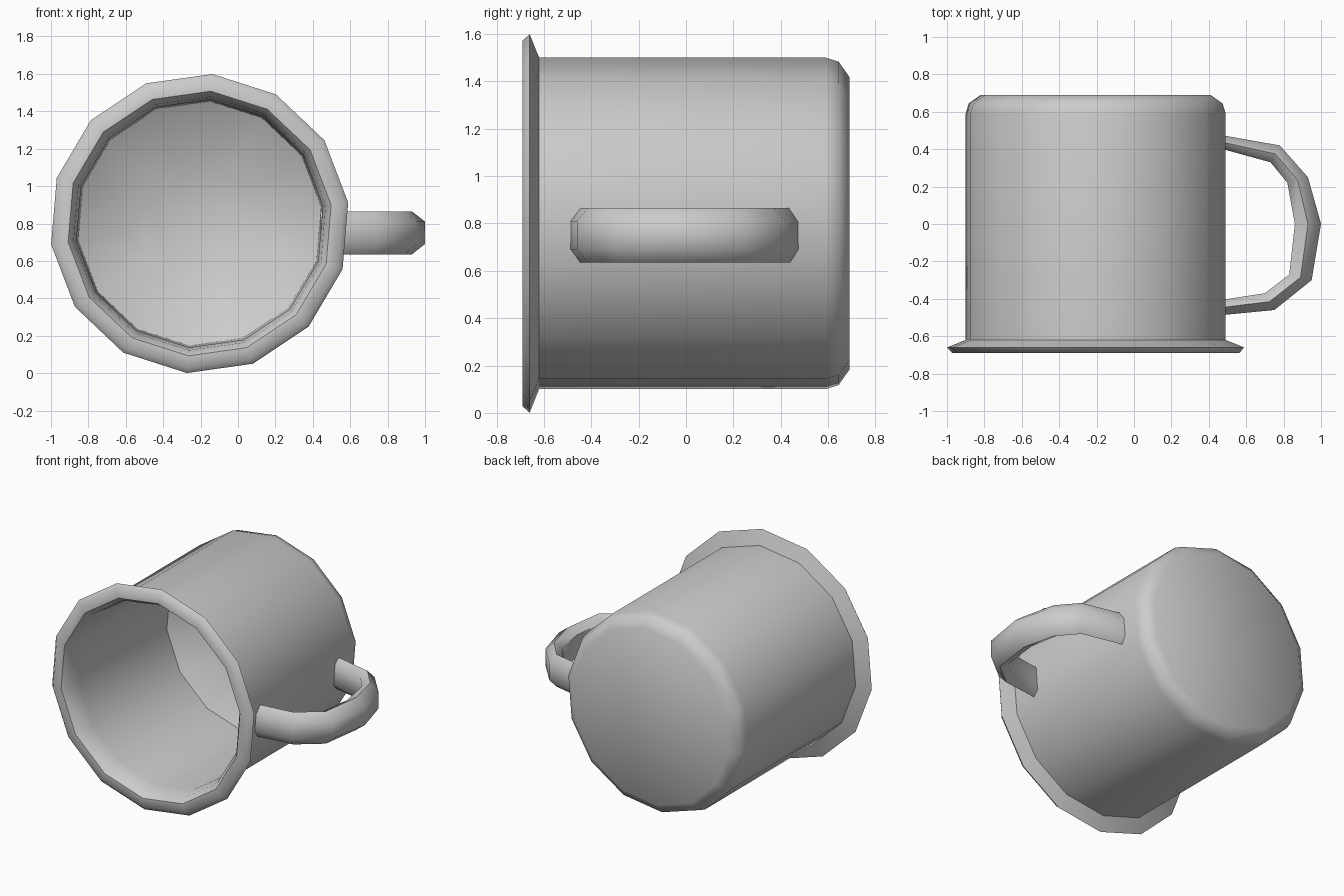
import bpy, bmesh, math

if "Cube" in bpy.data.objects:
    bpy.data.objects.remove(bpy.data.objects["Cube"])

CX, CZ = -0.205, 0.8      # axis of the cup, which lies along y
SIDES = 14
PHASE = math.radians(8)


def finish(bm, name, angle):
    bmesh.ops.recalc_face_normals(bm, faces=bm.faces)
    mesh = bpy.data.meshes.new(name)
    bm.to_mesh(mesh)
    bm.free()
    ob = bpy.data.objects.new(name, mesh)
    bpy.context.collection.objects.link(ob)
    bpy.ops.object.select_all(action='DESELECT')
    bpy.context.view_layer.objects.active = ob
    ob.select_set(True)
    bpy.ops.object.shade_smooth_by_angle(angle=math.radians(angle))
    return ob


def skin(rings, name, angle):
    """Join equal closed rings of points into a tube with capped ends."""
    bm = bmesh.new()
    loops = [[bm.verts.new(p) for p in ring] for ring in rings]
    n = len(loops[0])
    for a, b in zip(loops, loops[1:]):
        for i in range(n):
            j = (i + 1) % n
            bm.faces.new((a[i], a[j], b[j], b[i]))
    bm.faces.new(loops[0])
    bm.faces.new(loops[-1])
    return finish(bm, name, angle)


def circle(r, y, square=False):
    pts = []
    for i in range(SIDES):
        a = PHASE + math.tau * i / SIDES
        k = r
        if square:  # pull the ring onto a four-sided outline
            k = r * math.cos(math.pi / 4) / math.cos((a - PHASE) % (math.pi / 2) - math.pi / 4)
        pts.append((CX + k * math.cos(a), y, CZ + k * math.sin(a)))
    return pts


# Cup: outside base, wall, flared rim, then inside wall down to the floor
profile = [(0.62, 0.69), (0.685, 0.645), (0.702, 0.59), (0.702, -0.62),
           (0.802, -0.66), (0.775, -0.69), (0.71, -0.69), (0.68, -0.65),
           (0.665, -0.55), (0.655, 0.42)]
rings = [circle(r, y) for r, y in profile] + [circle(0.43, 0.6, True)]
skin(rings, "cup", 50)

# Handle: pairs of outer and inner (x, y) points, swept with a flat rounded section
outer = [(0.44, 0.48), (0.78, 0.42), (0.93, 0.25), (1.0, 0.0),
         (0.95, -0.30), (0.75, -0.46), (0.44, -0.49)]
inner = [(0.44, 0.41), (0.73, 0.33), (0.82, 0.22), (0.86, 0.0),
         (0.83, -0.27), (0.70, -0.37), (0.44, -0.41)]
section = [(1, -0.06), (1, 0.06), (0.5, 0.115), (0, 0.08), (0, -0.08), (0.5, -0.115)]
rings = [[(i[0] + (o[0] - i[0]) * t, i[1] + (o[1] - i[1]) * t, 0.75 + h)
          for t, h in section] for o, i in zip(outer, inner)]
skin(rings, "handle", 60)
